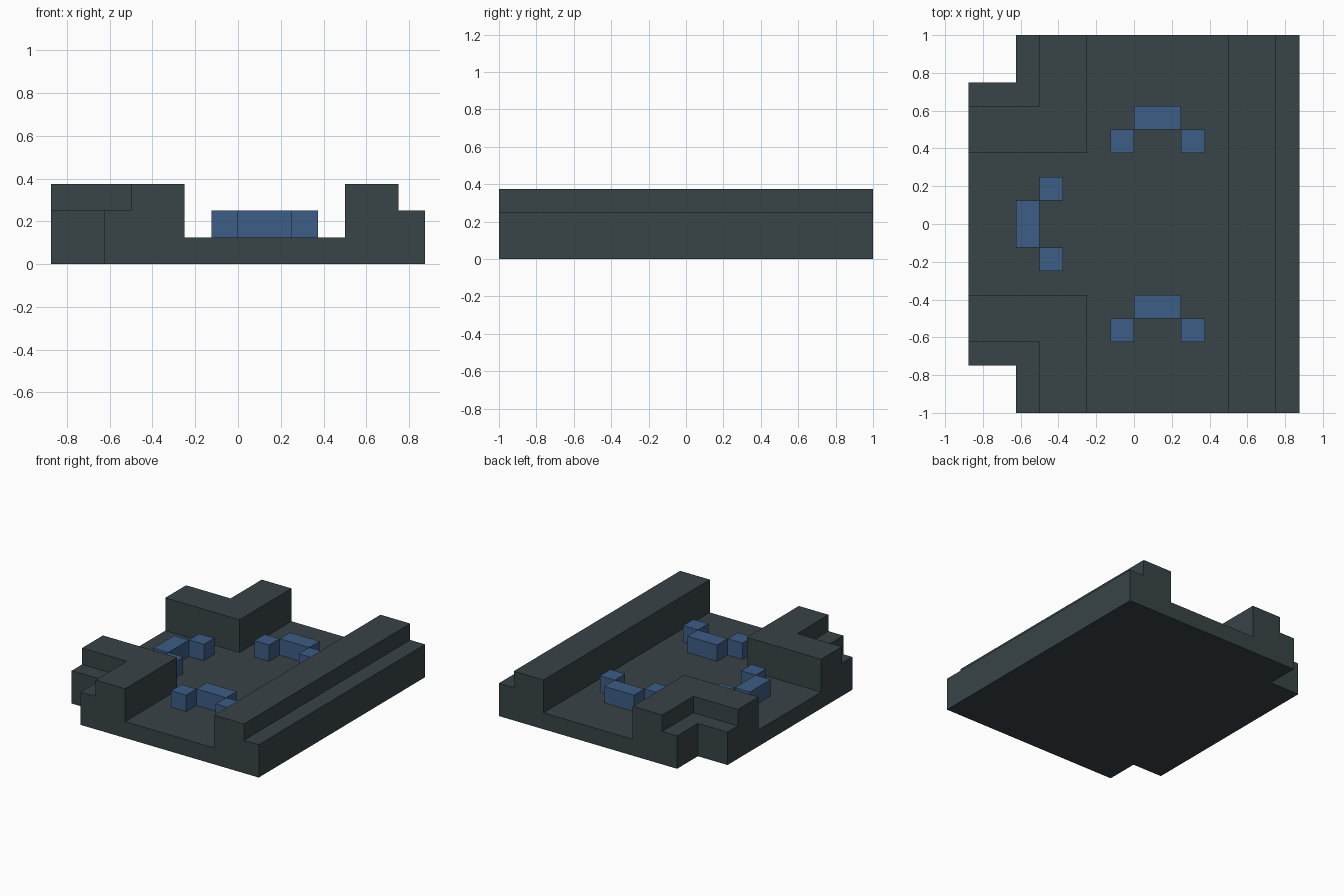
import bpy, bmesh, math
from mathutils import Vector

if "Cube" in bpy.data.objects:
    bpy.data.objects.remove(bpy.data.objects["Cube"])

U = 0.125  # grid unit of the blocky model


def material(name, rgb):
    m = bpy.data.materials.new(name)
    m.diffuse_color = (*rgb, 1.0)
    m.use_nodes = True
    m.node_tree.nodes["Principled BSDF"].inputs["Base Color"].default_value = m.diffuse_color
    return m


SLATE = material("dark slate", (0.040, 0.056, 0.063))
BLUE = material("muted blue", (0.048, 0.109, 0.238))


def add_object(name, bm, mat):
    mesh = bpy.data.meshes.new(name)
    bm.to_mesh(mesh)
    bm.free()
    mesh.materials.append(mat)
    ob = bpy.data.objects.new(name, mesh)
    bpy.context.collection.objects.link(ob)
    return ob


def height(i, j):
    """Height in units of the base at a grid cell (x = i*U, y = j*U)."""
    x, y = i + 0.5, abs(j + 0.5)          # mirrored front to back
    if not (-7 < x < 7 and y < 8) or (x < -5 and y > 6):
        return 0                          # outside, or notched corner
    if x > 6:
        return 2                          # outer step of right wall
    if x > 4:
        return 3                          # right wall
    if x < -2 and y > 3:                  # left corner walls
        return 2 if (x < -4 and y > 5) else 3
    return 1                              # floor


# Base: floor, right wall and corner walls as one stepped solid
bm = bmesh.new()


def quad(*pts):
    bm.faces.new([bm.verts.new(Vector(p) * U) for p in pts])


for i in range(-7, 7):
    for j in range(-8, 8):
        h = height(i, j)
        if not h:
            continue
        a, b, c, d = (i, j), (i + 1, j), (i + 1, j + 1), (i, j + 1)
        quad(*[(*p, h) for p in (a, b, c, d)])
        quad(*[(*p, 0) for p in (d, c, b, a)])
        sides = ((a, b, 0, -1), (b, c, 1, 0), (c, d, 0, 1), (d, a, -1, 0))
        for p, q, di, dj in sides:
            for z in range(height(i + di, j + dj), h):
                quad((*p, z), (*q, z), (*q, z + 1), (*p, z + 1))
bmesh.ops.remove_doubles(bm, verts=bm.verts, dist=1e-4)
bmesh.ops.dissolve_limit(bm, angle_limit=math.radians(1),
                         verts=bm.verts, edges=bm.edges)
add_object("stepped_base", bm, SLATE)


def block(name, x0, x1, y0, y1):
    """Blue block, one unit tall, standing on the floor."""
    bm = bmesh.new()
    bmesh.ops.create_cube(bm, size=1)
    for v in bm.verts:
        v.co = ((x0 + (v.co.x + 0.5) * (x1 - x0)) * U,
                (y0 + (v.co.y + 0.5) * (y1 - y0)) * U,
                (1.5 + v.co.z) * U)
    add_object(name, bm, BLUE)


# Back and front bracket: bar with two blocks ahead of its ends
for label, y in (("back", 4), ("front", -4)):
    block(label + "_bar", 0, 2, y, y + 1)
    block(label + "_left_block", -1, 0, y - 1, y)
    block(label + "_right_block", 2, 3, y - 1, y)

# Left bracket, turned a quarter
block("left_bar", -5, -4, -1, 1)
block("left_back_block", -4, -3, 1, 2)
block("left_front_block", -4, -3, -2, -1)
